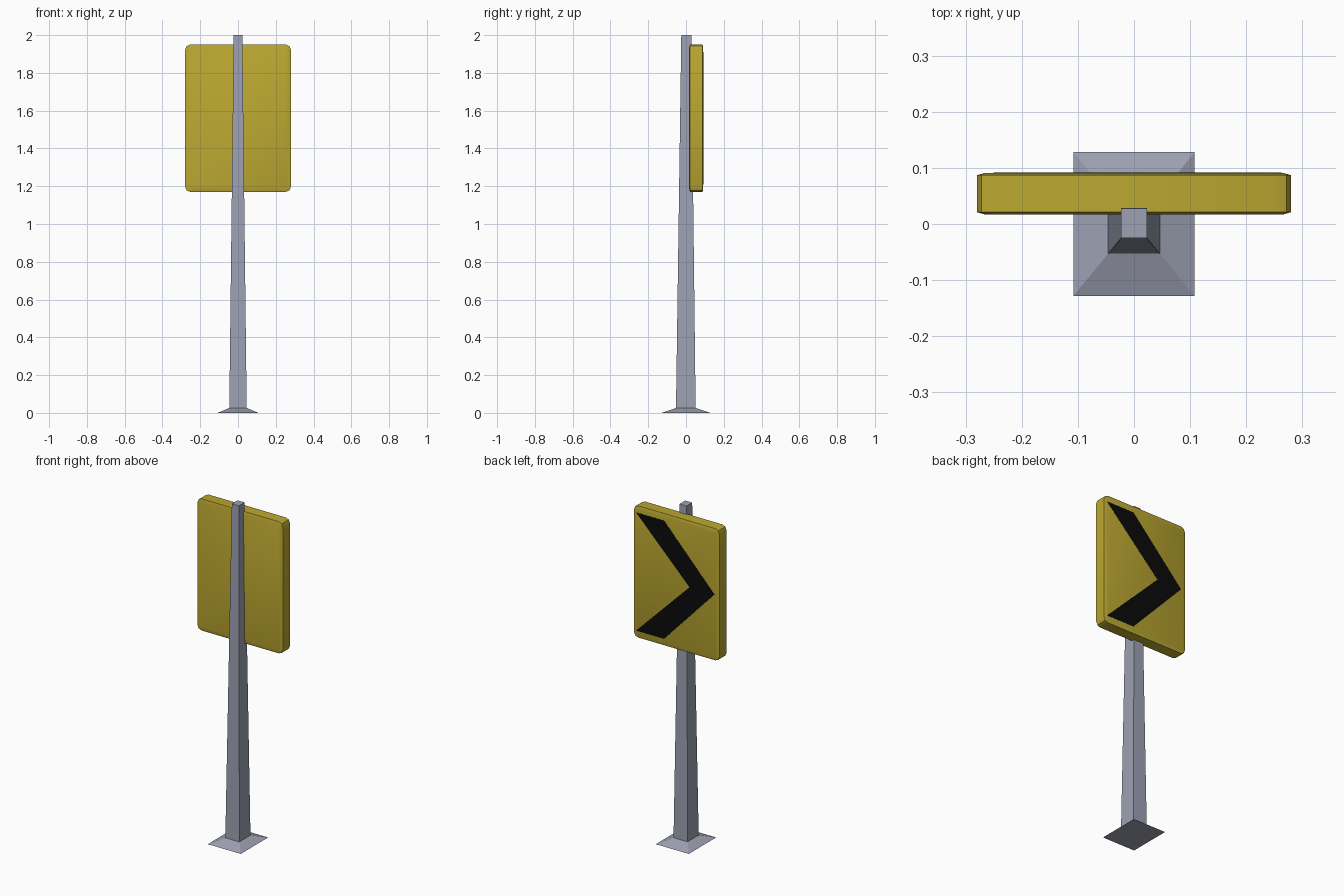
import bpy, bmesh, math

if "Cube" in bpy.data.objects:
    bpy.data.objects.remove(bpy.data.objects["Cube"])


def material(name, rgb):
    m = bpy.data.materials.new(name)
    m.diffuse_color = (*rgb, 1)
    m.use_nodes = True
    m.node_tree.nodes["Principled BSDF"].inputs["Base Color"].default_value = m.diffuse_color
    return m


YELLOW = material("sign yellow", (0.50, 0.39, 0.03))
BLACK = material("arrow black", (0.003, 0.003, 0.003))
GREY = material("post grey", (0.34, 0.36, 0.45))


def loft(name, rings, mat, start_cap=True, end_cap=True):
    """Skin a list of equally long point rings into one object."""
    bm = bmesh.new()
    loops = [[bm.verts.new(p) for p in ring] for ring in rings]
    n = len(loops[0])
    for a, b in zip(loops, loops[1:]):
        for i in range(n):
            j = (i + 1) % n
            bm.faces.new((a[i], a[j], b[j], b[i]))
    if start_cap:
        bm.faces.new(loops[0][::-1])
    if end_cap:
        bm.faces.new(loops[-1])
    bmesh.ops.recalc_face_normals(bm, faces=bm.faces[:])
    me = bpy.data.meshes.new(name)
    bm.to_mesh(me)
    bm.free()
    me.materials.append(mat)
    ob = bpy.data.objects.new(name, me)
    bpy.context.collection.objects.link(ob)
    return ob


def rect(hx, y0, y1, z):
    return [(-hx, y0, z), (hx, y0, z), (hx, y1, z), (-hx, y1, z)]


# Flared foot and tapered square post
foot = rect(0.108, -0.128, 0.128, 0)
neck = rect(0.046, -0.053, 0.051, 0.026)
loft("base_foot", [foot, neck], GREY, end_cap=False)
loft("post", [neck, rect(0.023, -0.025, 0.028, 2.0)], GREY, start_cap=False)

# Sign panel: rounded rectangle with softly bevelled faces
HX, HZ, CZ, R = 0.28, 0.39, 1.56, 0.027


def panel_ring(y, inset):
    pts = []
    for k, (sx, sz) in enumerate([(1, 1), (-1, 1), (-1, -1), (1, -1)]):
        for step in range(3):
            a = math.radians(90 * k + 45 * step)
            r = R - inset
            pts.append((sx * (HX - R) + r * math.cos(a), y,
                        CZ + sz * (HZ - R) + r * math.sin(a)))
    return pts


panel = loft("sign_panel", [panel_ring(0.017, 0.014), panel_ring(0.021, 0),
                            panel_ring(0.087, 0), panel_ring(0.091, 0.014)], YELLOW)
bpy.context.view_layer.objects.active = panel
panel.select_set(True)
bpy.ops.object.shade_smooth_by_angle(angle=math.radians(30))

# Chevron plate on the rear-facing (+y) side, pointing to -x
half = [(0.263, 0.35), (0.08, 0.35), (-0.25, 0), (0.08, -0.35), (0.263, -0.35), (-0.087, 0)]
loft("chevron", [[(x, y, CZ + z) for x, z in half] for y in (0.0895, 0.092)], BLACK)
